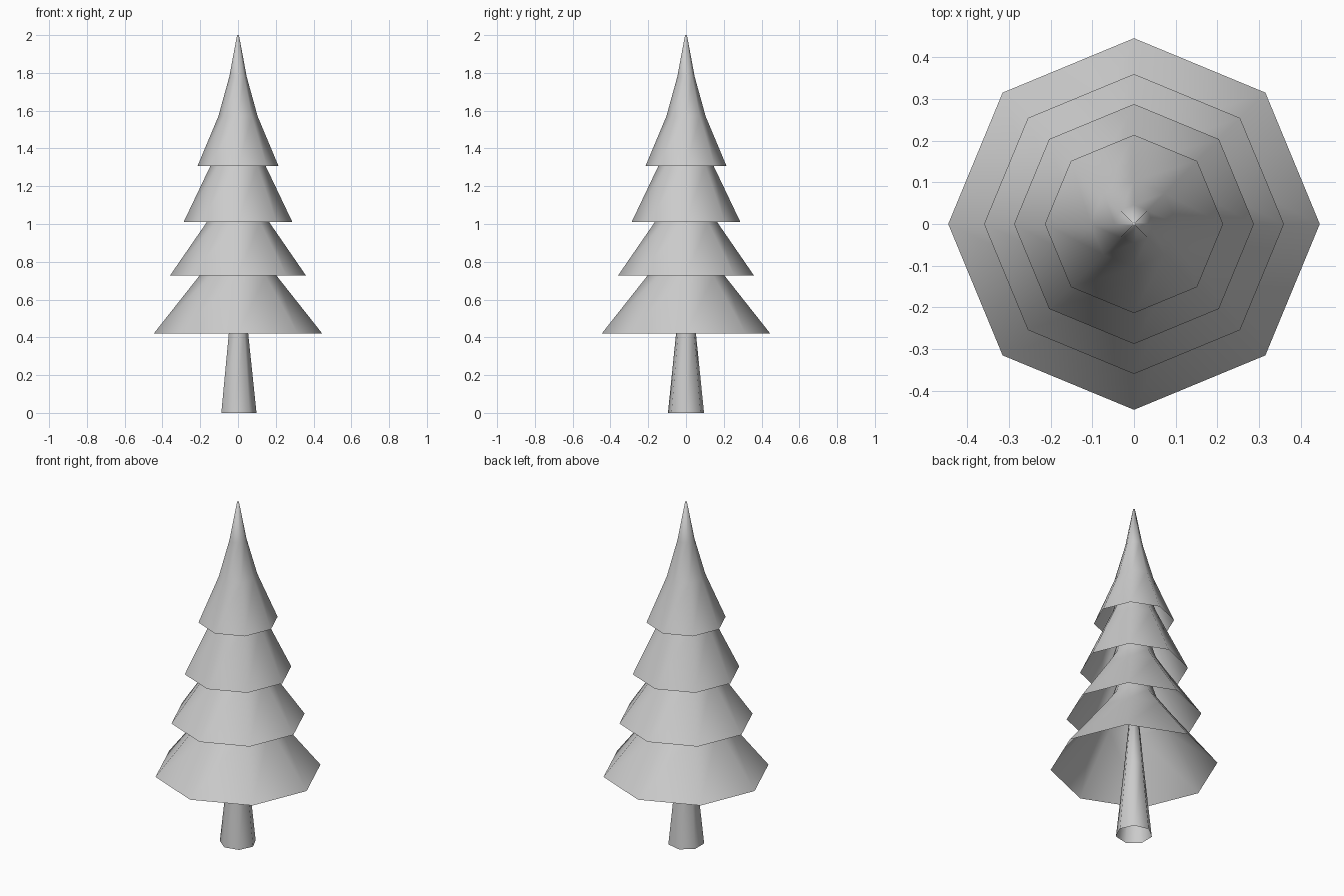
import bpy, bmesh
from math import cos, sin, tau

if "Cube" in bpy.data.objects:
    bpy.data.objects.remove(bpy.data.objects["Cube"])


def lathe(name, profile, sides, cap_top=True):
    """Low-poly open-bottomed shell of revolution from (radius, z) points."""
    bm = bmesh.new()
    rings = [[bm.verts.new((r * cos(tau * i / sides), r * sin(tau * i / sides), z))
              for i in range(sides)] for r, z in profile]
    for low, high in zip(rings, rings[1:]):
        for i in range(sides):
            j = (i + 1) % sides
            bm.faces.new((low[i], low[j], high[j], high[i]))
    if cap_top:
        bm.faces.new(rings[-1])
    for f in bm.faces:
        f.smooth = True
    mesh = bpy.data.meshes.new(name)
    bm.to_mesh(mesh)
    bm.free()
    obj = bpy.data.objects.new(name, mesh)
    bpy.context.collection.objects.link(obj)
    return obj


# Tapered seven-sided trunk
lathe("trunk", [(0.098, 0), (0.054, 0.42), (0.018, 0.8)], 7)

# Four nested octagonal skirts of foliage, bottom to top
tiers = [
    [(0.446, 0.42), (0.205, 0.725), (0.12, 0.84), (0.05, 1.06), (0.005, 1.25)],
    [(0.36, 0.727), (0.165, 1.01), (0.115, 1.09), (0.05, 1.31), (0.005, 1.5)],
    [(0.288, 1.01), (0.145, 1.31), (0.115, 1.375), (0.05, 1.57), (0.005, 1.75)],
    [(0.214, 1.308), (0.104, 1.57), (0.046, 1.78), (0.005, 2.0)],
]
for n, profile in enumerate(tiers, 1):
    lathe(f"foliage_tier_{n}", profile, 8)
